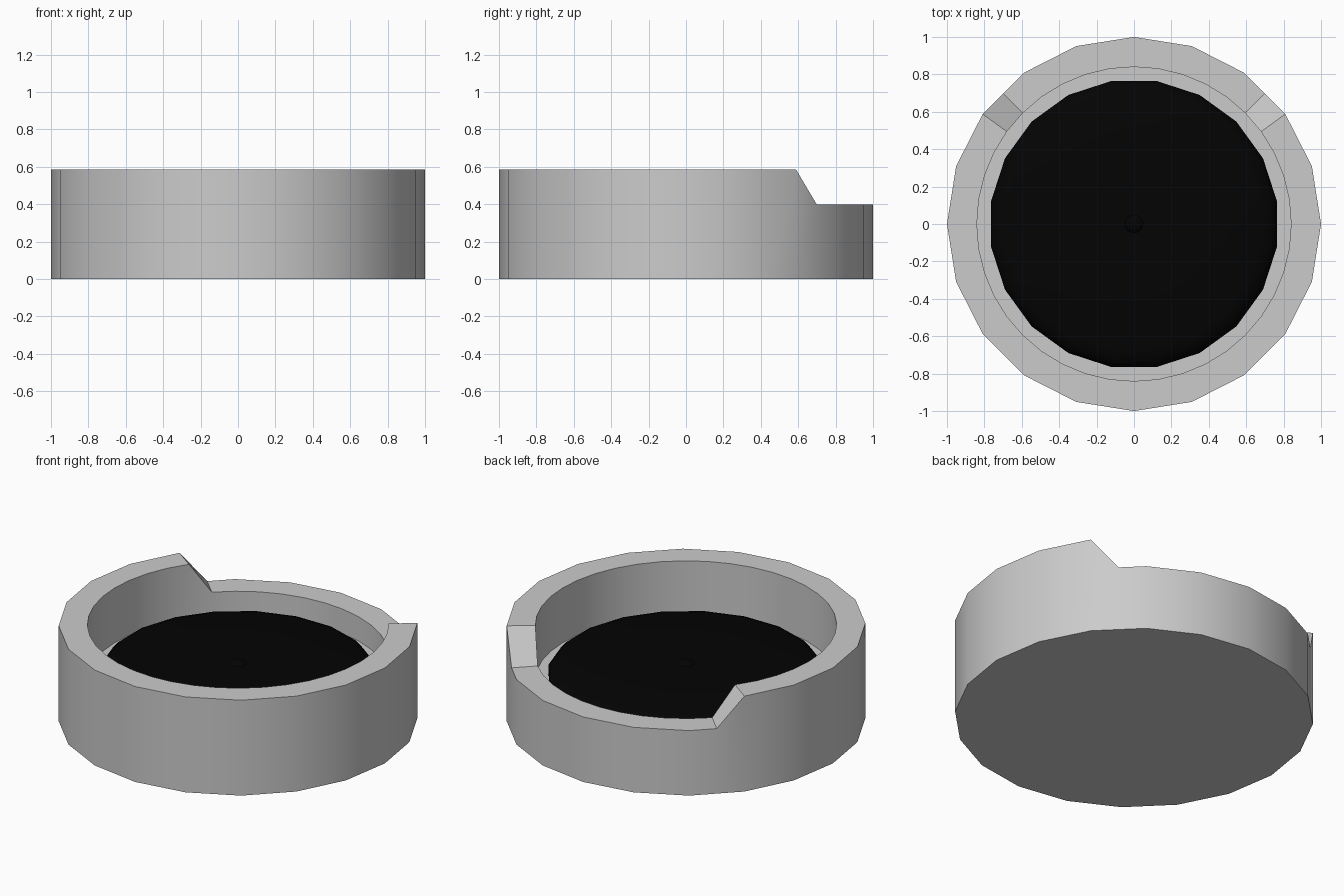
import bpy, bmesh, math

if "Cube" in bpy.data.objects:
    bpy.data.objects.remove(bpy.data.objects["Cube"])

def finish(bm, name, angle=30):
    bmesh.ops.recalc_face_normals(bm, faces=bm.faces)
    me = bpy.data.meshes.new(name)
    bm.to_mesh(me)
    bm.free()
    ob = bpy.data.objects.new(name, me)
    bpy.context.collection.objects.link(ob)
    bpy.ops.object.select_all(action='DESELECT')
    ob.select_set(True)
    bpy.context.view_layer.objects.active = ob
    bpy.ops.object.shade_smooth_by_angle(angle=math.radians(angle))
    return ob

black = bpy.data.materials.new("black")
black.diffuse_color = (0.001, 0.001, 0.001, 1)
black.use_nodes = True
black.node_tree.nodes["Principled BSDF"].inputs["Base Color"].default_value = black.diffuse_color

# Housing: 20-sided outside, round bore, rim stepped down at the back
N, TOP, LOW, FLOOR, BORE = 40, 0.587, 0.40, 0.25, 0.84
bm = bmesh.new()
rings = [[], [], [], []]
for i in range(N):
    a = 2 * math.pi * i / N
    r = 1.0 if i % 2 == 0 else math.cos(math.pi / 20)
    z = LOW if 5 <= i <= 15 else TOP
    for ring, (rad, h) in zip(rings, [(r, 0), (r, z), (BORE, z), (BORE, FLOOR)]):
        ring.append(bm.verts.new((rad * math.cos(a), rad * math.sin(a), h)))
for lower, upper in zip(rings, rings[1:]):
    for i in range(N):
        j = (i + 1) % N
        bm.faces.new((lower[i], lower[j], upper[j], upper[i]))
bm.faces.new(rings[0])
bm.faces.new(rings[3])
finish(bm, "housing")

# Black disc: 20 sides, turned half a side, rounded shoulder
bm = bmesh.new()
sides = 20
prof = [(0.774, FLOOR), (0.774, 0.29), (0.745, 0.325), (0.69, 0.346), (0.3, 0.35)]
loops = []
for rad, h in prof:
    loops.append([bm.verts.new((rad * math.cos((k + 0.5) * 2 * math.pi / sides),
                                rad * math.sin((k + 0.5) * 2 * math.pi / sides), h))
                  for k in range(sides)])
for lower, upper in zip(loops, loops[1:]):
    for i in range(sides):
        j = (i + 1) % sides
        bm.faces.new((lower[i], lower[j], upper[j], upper[i]))
bm.faces.new(loops[-1])
finish(bm, "disc", 60).data.materials.append(black)

# Small low centre knob
bm = bmesh.new()
bmesh.ops.create_uvsphere(bm, u_segments=16, v_segments=10, radius=0.05)
bmesh.ops.scale(bm, verts=bm.verts, vec=(1, 1, 0.5))
bmesh.ops.translate(bm, verts=bm.verts, vec=(0, 0, 0.343))
finish(bm, "centre_knob", 60).data.materials.append(black)
